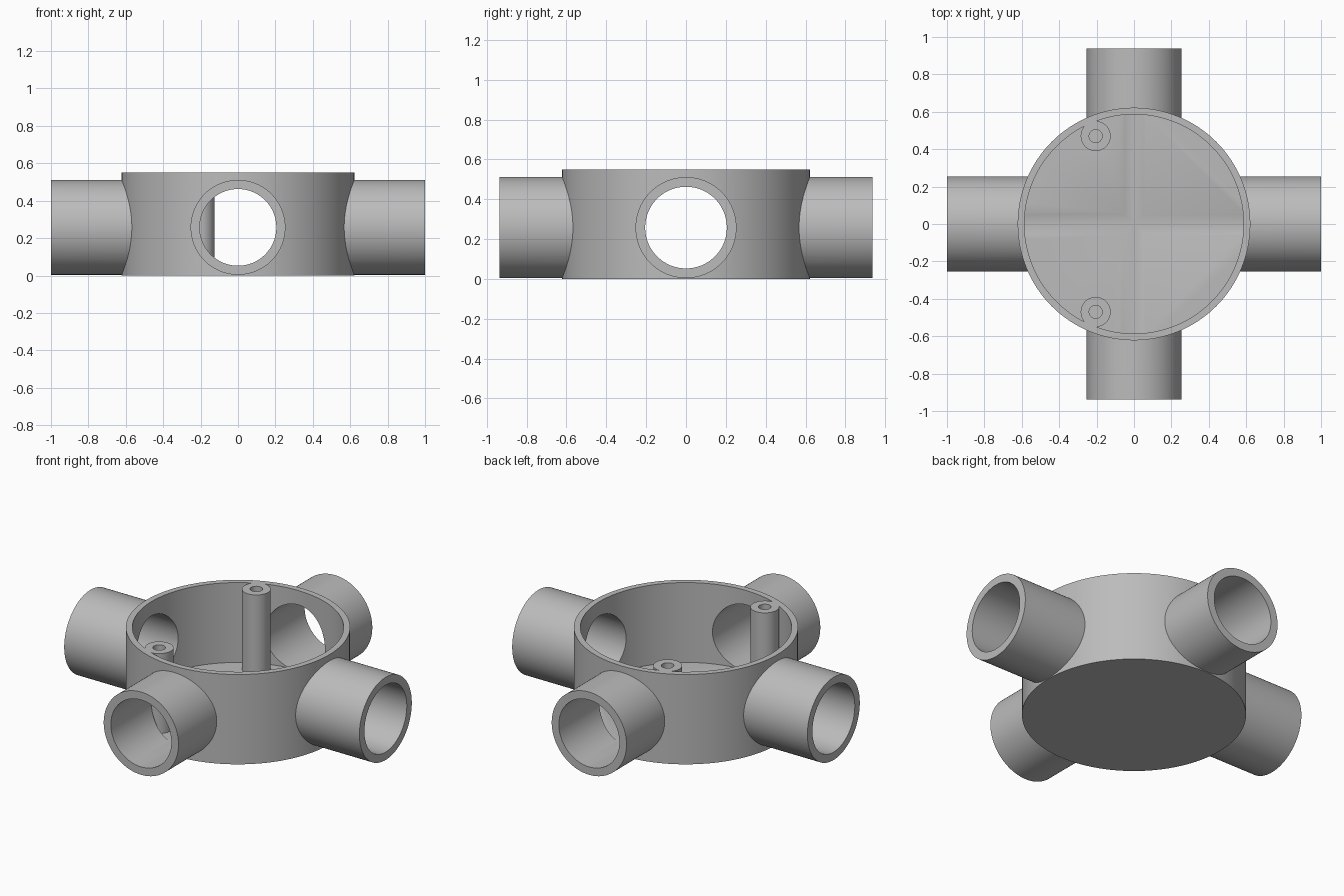
import bpy
import math

if "Cube" in bpy.data.objects:
    bpy.data.objects.remove(bpy.data.objects["Cube"], do_unlink=True)

HEIGHT, FLOOR = 0.55, 0.061
PIPE_Z, PIPE_R, BORE_R = 0.2575, 0.2535, 0.205

grey = bpy.data.materials.new("grey_plastic")
grey.use_nodes = True
colour = (0.5, 0.5, 0.5, 1)
grey.diffuse_color = colour
grey.node_tree.nodes["Principled BSDF"].inputs["Base Color"].default_value = colour


def cylinder(name, radius, length, location, rotation=(0, 0, 0), sides=96):
    bpy.ops.mesh.primitive_cylinder_add(vertices=sides, radius=radius, depth=length,
                                        location=location, rotation=rotation)
    obj = bpy.context.object
    obj.name = name
    obj.data.materials.append(grey)
    return obj


def upright(name, radius, bottom, top, x=0, y=0, sides=96):
    return cylinder(name, radius, top - bottom, (x, y, (bottom + top) / 2), sides=sides)


def combine(target, tool, operation):
    mod = target.modifiers.new(operation.lower(), 'BOOLEAN')
    mod.operation, mod.solver, mod.object = operation, 'EXACT', tool
    bpy.context.view_layer.objects.active = target
    bpy.ops.object.modifier_apply(modifier=mod.name)
    bpy.data.objects.remove(tool, do_unlink=True)


# Round box with two straight pipes crossing through it
box = upright("junction_box", 0.622, 0, HEIGHT, sides=128)
quarter = math.pi / 2
directions = [((0, quarter, 0), 2.0), ((quarter, 0, 0), 1.875)]
for rotation, length in directions:
    combine(box, cylinder("pipe", PIPE_R, length, (0, 0, PIPE_Z), rotation), 'UNION')

# Open cavity, then the bores, which leave shallow grooves in the floor
combine(box, upright("cavity_cutter", 0.586, FLOOR, 0.8, sides=128), 'DIFFERENCE')
for rotation, length in directions:
    combine(box, cylinder("bore_cutter", BORE_R, 2.4, (0, 0, PIPE_Z), rotation), 'DIFFERENCE')

# Screw posts merged into the wall, each with a screw hole
for y in (-0.47, 0.47):
    combine(box, upright("screw_post", 0.08, 0.03, HEIGHT, -0.205, y, 48), 'UNION')
    combine(box, upright("screw_hole_cutter", 0.035, FLOOR + 0.01, 0.8, -0.205, y, 32), 'DIFFERENCE')

# Smooth curved walls with sharp rims
bpy.ops.object.select_all(action='DESELECT')
box.select_set(True)
bpy.context.view_layer.objects.active = box
bpy.ops.object.shade_smooth_by_angle(angle=math.radians(25))
